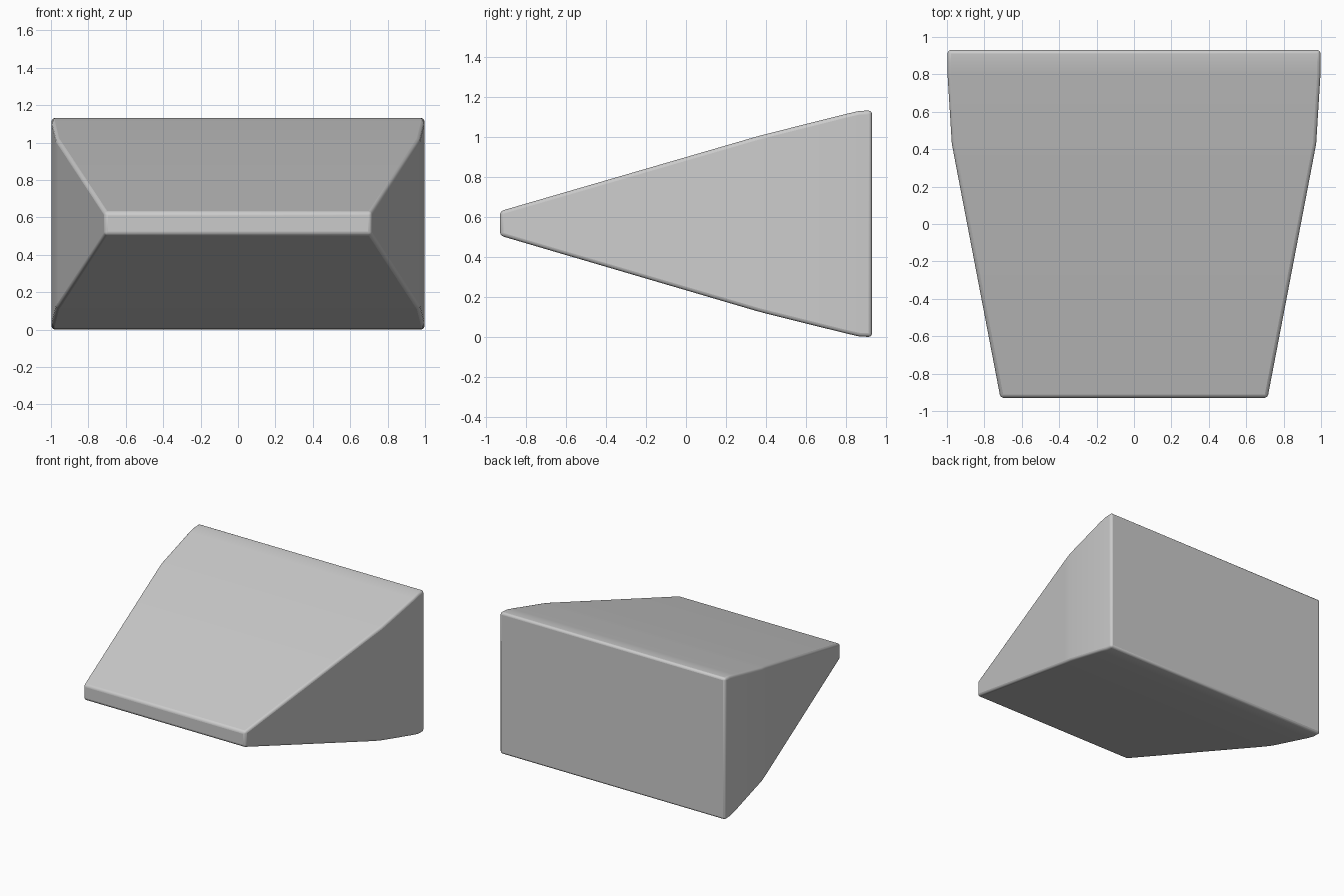
import bpy, bmesh, math

if "Cube" in bpy.data.objects:
    bpy.data.objects.remove(bpy.data.objects["Cube"])

# Rectangular cross-sections from front to back: y, half width, bottom z, top z
sections = [
    (-0.93, 0.714, 0.507, 0.629),
    (0.36, 0.961, 0.128, 1.004),
    (0.43, 0.974, 0.110, 1.022),
    (0.80, 0.997, 0.018, 1.115),
    (0.865, 0.997, 0.003, 1.130),
    (0.93, 0.997, 0.000, 1.133),
]

# Tapered wedge body lofted through the sections
bm = bmesh.new()
rings = [[bm.verts.new(p) for p in ((-w, y, b), (w, y, b), (w, y, t), (-w, y, t))]
         for y, w, b, t in sections]
for a, c in zip(rings, rings[1:]):
    for i in range(4):
        j = (i + 1) % 4
        bm.faces.new((a[i], a[j], c[j], c[i]))
bm.faces.new(rings[0])
bm.faces.new(rings[-1])
bmesh.ops.recalc_face_normals(bm, faces=bm.faces)
mesh = bpy.data.meshes.new("wedge_body")
bm.to_mesh(mesh)
bm.free()
body = bpy.data.objects.new("wedge_body", mesh)
bpy.context.collection.objects.link(body)

# Small rounded edges on the sharp corners
bevel = body.modifiers.new("rounded_edges", 'BEVEL')
bevel.width = 0.018
bevel.segments = 3
bevel.limit_method = 'ANGLE'
bevel.angle_limit = math.radians(40)

bpy.context.view_layer.objects.active = body
body.select_set(True)
bpy.ops.object.shade_smooth_by_angle(angle=math.radians(20))
